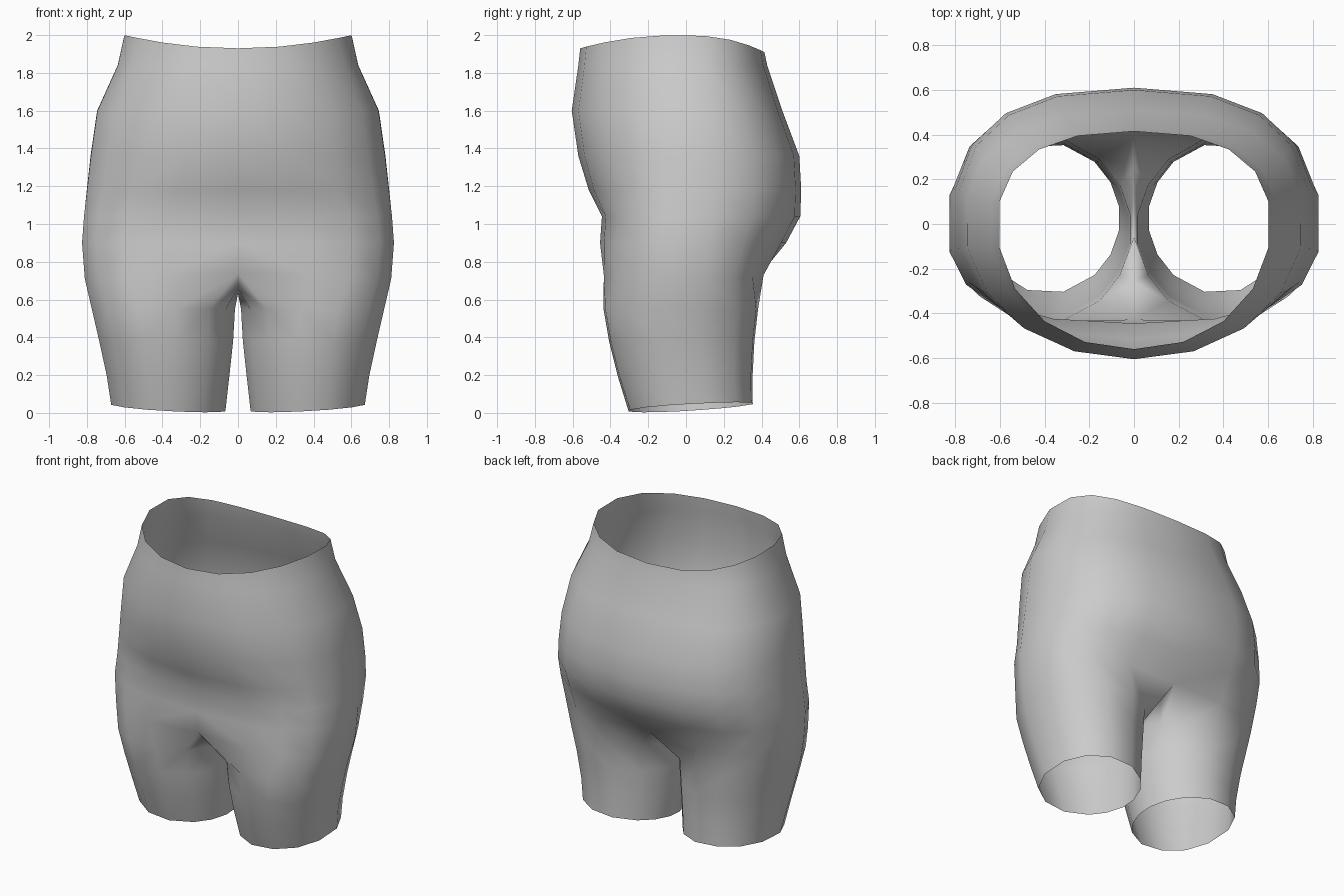
import bpy, bmesh, math

if "Cube" in bpy.data.objects:
    bpy.data.objects.remove(bpy.data.objects["Cube"])

OUT, INN = 10, 4      # points around the outer half ring / along the crotch


def spow(v, p):
    return math.copysign(abs(v) ** p, v)


# Torso half rings: z, half width, front y, back y, front and back squareness
TORSO = [
    (1.92, 0.61, -0.56, 0.415, 0.95, 0.82),
    (1.84, 0.645, -0.57, 0.43, 0.95, 0.82),
    (1.60, 0.755, -0.605, 0.51, 0.97, 0.80),
    (1.36, 0.79, -0.57, 0.60, 0.95, 0.78),
    (1.18, 0.81, -0.515, 0.61, 0.88, 0.78),
    (1.04, 0.825, -0.445, 0.605, 0.77, 0.80),
    (0.90, 0.835, -0.455, 0.53, 0.74, 0.80),
    (0.74, 0.82, -0.455, 0.43, 0.72, 0.74),
]
# Leg rings: z, inner x, outer x, front y, back y
LEG = [
    (0.55, 0.010, 0.785, -0.445, 0.39),
    (0.38, 0.020, 0.745, -0.415, 0.37),
    (0.20, 0.040, 0.705, -0.37, 0.36),
    (0.03, 0.062, 0.68, -0.31, 0.36),
]
# Centre line under the body, back to front (y, z)
CROTCH = [(0.26, 0.69), (0.12, 0.64), (-0.06, 0.63), (-0.26, 0.66)]

bm = bmesh.new()
rings = []

# Pelvis half, from front centre round the side to back centre
for k, (z, w, f, b, pf, pb) in enumerate(TORSO):
    ring = []
    for i in range(OUT):
        t = math.pi * (i / (OUT - 1) - 0.5)
        c, s = max(math.cos(t), 0), math.sin(t)
        p = pf if s < 0 else pb
        x = w * spow(c, p) if 0 < i < OUT - 1 else 0
        y = (b if s > 0 else -f) * spow(s, p)
        zz = z
        if k == 0:
            zz += 0.08 * c * c - 0.01 * s       # waist dips front and back
        if k == len(TORSO) - 1:
            if i == 0:                          # groin
                y *= 0.94
            elif i == OUT - 1:                  # seat cleft
                y *= 0.93
            zz -= 0.03 * c
        ring.append(bm.verts.new((x, y, zz)))
    rings.append(ring)
for a, b in zip(rings, rings[1:]):
    for i in range(OUT - 1):
        bm.faces.new((a[i], b[i], b[i + 1], a[i + 1]))

# Leg tube hanging from the lowest half ring plus the crotch line
prev = rings[-1] + [bm.verts.new((0, y, z)) for y, z in CROTCH]
angles = [-130 + 260 * i / (OUT - 1) for i in range(OUT)]
angles += [130 + 100 * (j + 1) / (INN + 1) for j in range(INN)]
for k, (z, xi, xo, f, b) in enumerate(LEG):
    ring = []
    for deg in angles:
        a = math.radians(deg)
        c, s = math.cos(a), math.sin(a)
        p = 1.05 if c < 0 else 0.9              # inner thigh is rounder
        x = (xi + xo) / 2 + (xo - xi) / 2 * spow(c, p)
        y = (f + b) / 2 + (b - f) / 2 * spow(s, p)
        zz = z
        if k == len(LEG) - 1:
            zz += 0.02 * s + 0.018 * c          # slightly tilted hem
        ring.append(bm.verts.new((x, y, zz)))
    n = len(ring)
    for i in range(n):
        j = (i + 1) % n
        bm.faces.new((prev[i], ring[i], ring[j], prev[j]))
    prev = ring

bmesh.ops.recalc_face_normals(bm, faces=bm.faces)
me = bpy.data.meshes.new("shorts")
bm.to_mesh(me)
bm.free()
me.polygons.foreach_set("use_smooth", [True] * len(me.polygons))
shorts = bpy.data.objects.new("shorts", me)
bpy.context.collection.objects.link(shorts)

# Mirror to the other side
m = shorts.modifiers.new("mirror", 'MIRROR')
m.use_clip = True
m.merge_threshold = 0.002
